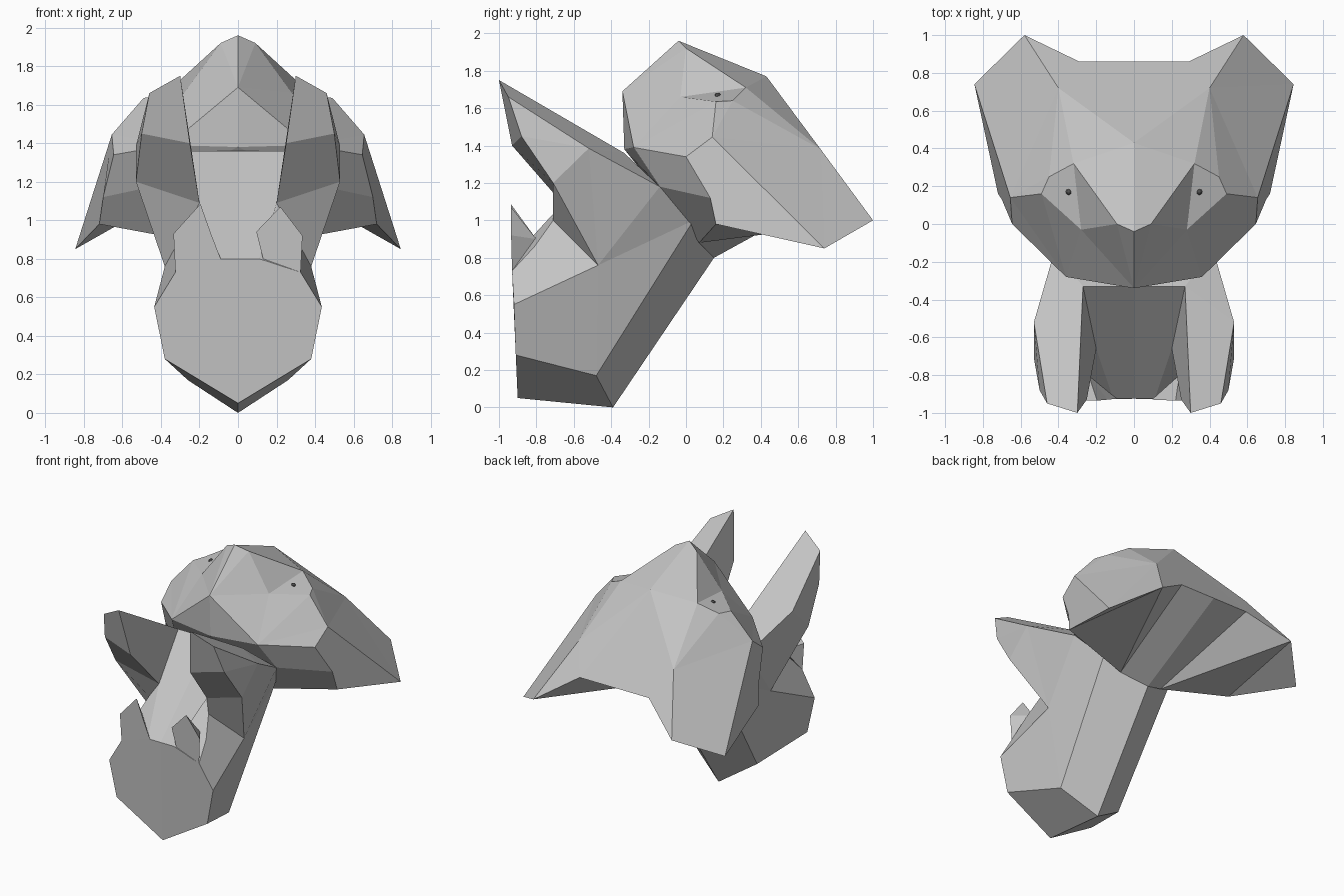
import bpy, bmesh

if "Cube" in bpy.data.objects:
    bpy.data.objects.remove(bpy.data.objects["Cube"])


def material(name, rgb):
    m = bpy.data.materials.new(name)
    m.diffuse_color = (*rgb, 1)
    m.use_nodes = True
    m.node_tree.nodes["Principled BSDF"].inputs["Base Color"].default_value = m.diffuse_color
    return m


GREY = material("pale grey", (0.55, 0.55, 0.55))
DARK = material("dark grey", (0.08, 0.08, 0.08))


def build(name, pts, faces, mat=GREY, mirror=True):
    """Make a faceted part from named points, mirrored across x = 0."""
    bm = bmesh.new()
    for s in ((1, -1) if mirror else (1,)):
        v = {k: bm.verts.new((s * x, y, z)) for k, (x, y, z) in pts.items()}
        for f in faces:
            bm.faces.new([v[k] for k in f.split()])
    bmesh.ops.remove_doubles(bm, verts=bm.verts, dist=0.0005)
    bmesh.ops.recalc_face_normals(bm, faces=bm.faces)
    me = bpy.data.meshes.new(name)
    bm.to_mesh(me)
    bm.free()
    me.materials.append(mat)
    ob = bpy.data.objects.new(name, me)
    bpy.context.collection.objects.link(ob)
    return ob


# lower snout with the two tall prongs
snout = {
    "p0": (0, -.90, .05), "p1": (.38, -.91, .28), "p2": (.435, -.92, .55),
    "p3": (.325, -.93, .73), "p4": (.11, -.925, .80), "pc": (0, -.925, .80),
    "q0": (0, -.39, 0), "q1": (.26, -.48, .17),
    "r0": (0, .15, .80), "r1": (.30, .04, 1.0),
    "s": (.42, -.14, 1.18), "t": (.53, -.52, 1.385), "n": (.38, -.47, .76),
    "h1": (.46, -.95, 1.66), "h2": (.50, -.88, 1.45), "h3": (.53, -.71, 1.20),
    "tip": (.30, -1.0, 1.75), "i1": (.25, -.93, 1.40), "i2": (.20, -.66, 1.09),
    "m": (.25, -.71, 1.0), "l": (.30, -.81, .86),
    "k": (.27, -.33, 1.36), "kc": (0, -.33, 1.36),
}
build("snout", snout, [
    "p0 p1 p2 p3 p4 pc", "p0 q0 q1 p1", "q0 r0 r1 q1",      # front, base, back
    "p1 q1 n p2", "q1 r1 n", "r1 s n", "s t n", "t h3 n",   # outer side
    "t h2 h3", "t h1 h2",
    "p2 n m l p3", "p4 p3 l m i2",                          # ledge
    "tip h1 h2 i1", "i1 h2 h3 i2", "i2 h3 n m",             # prong front
    "tip k t h1", "k s t", "tip i1 i2 k",                   # prong top, inside
    "pc p4 i2 k kc", "kc k s r1 r0",                        # trough, cap
])

# skull with the flared rear frill
skull = {
    "S": (0, -.34, 1.69), "T": (0, -.04, 1.96), "P": (0, .43, 1.77),
    "Z": (0, -.33, 1.38), "C": (.36, -.28, 1.39), "D": (.645, 0, 1.34),
    "E": (.655, .14, 1.445), "F": (.845, .74, .85), "G": (.58, 1.0, 1.0),
    "H": (.29, .86, 1.19), "K": (.40, .72, 1.38),
    "M": (.28, -.03, 1.66), "B": (.49, .16, 1.635), "N": (.09, 0, 1.92),
    "Q": (.32, .32, 1.71), "R": (.45, .25, 1.64),
    "u": (.70, .13, 1.12), "w": (.72, .16, .98),
    "a": (.42, -.14, 1.18), "b": (.18, .07, .88), "bc": (0, .15, .80),
}
build("skull", skull, [
    "S C Z", "S T N", "S N M", "S M C", "M B C", "B E C", "C E D",  # face
    "N M Q", "M B R Q",                                     # eye socket
    "T P Q N", "P K Q", "Q K R", "R K E", "R E B",          # crown
    "E F K", "F G K", "K G H", "P K H",                     # frill
    "D E F w u",                                            # frill edge
    "Z C a", "C D u a", "u w b a", "w F G", "w G b", "G H b",   # underside
    "Z a b bc",
])
build("skull_back_panel", {"P": (0, .43, 1.77), "H": (.29, .86, 1.19),
                           "c": (0, .86, 1.19), "b": (.18, .07, .88),
                           "bc": (0, .15, .80)},
      ["P H c", "c H b bc"])

# two uneven front teeth
teeth = {
    "right_tooth": [(.325, -.93, .73), (.335, -.935, .92), (.22, -.935, 1.07),
                    (.095, -.93, .94), (.13, -.925, .80)],
    "left_tooth": [(-.325, -.93, .73), (-.335, -.935, .93),
                   (-.195, -.935, 1.085), (-.14, -.93, .93), (-.09, -.925, .80)],
}
for name, ring in teeth.items():
    pts = {str(i): p for i, p in enumerate(ring)}
    side = 1 if ring[0][0] > 0 else -1
    pts["apex"] = (side * .24, -.80, .90)
    fan = [f"{i} {(i + 1) % 5} apex" for i in range(5)]
    build(name, pts, ["0 1 2 3 4"] + fan, mirror=False)

# small eye beads resting in the sockets
for name, s in (("right_eye", 1), ("left_eye", -1)):
    bpy.ops.mesh.primitive_uv_sphere_add(segments=8, ring_count=6, radius=.017,
                                         location=(s * .345, .17, 1.665))
    eye = bpy.context.object
    eye.name = name
    eye.data.materials.append(DARK)
